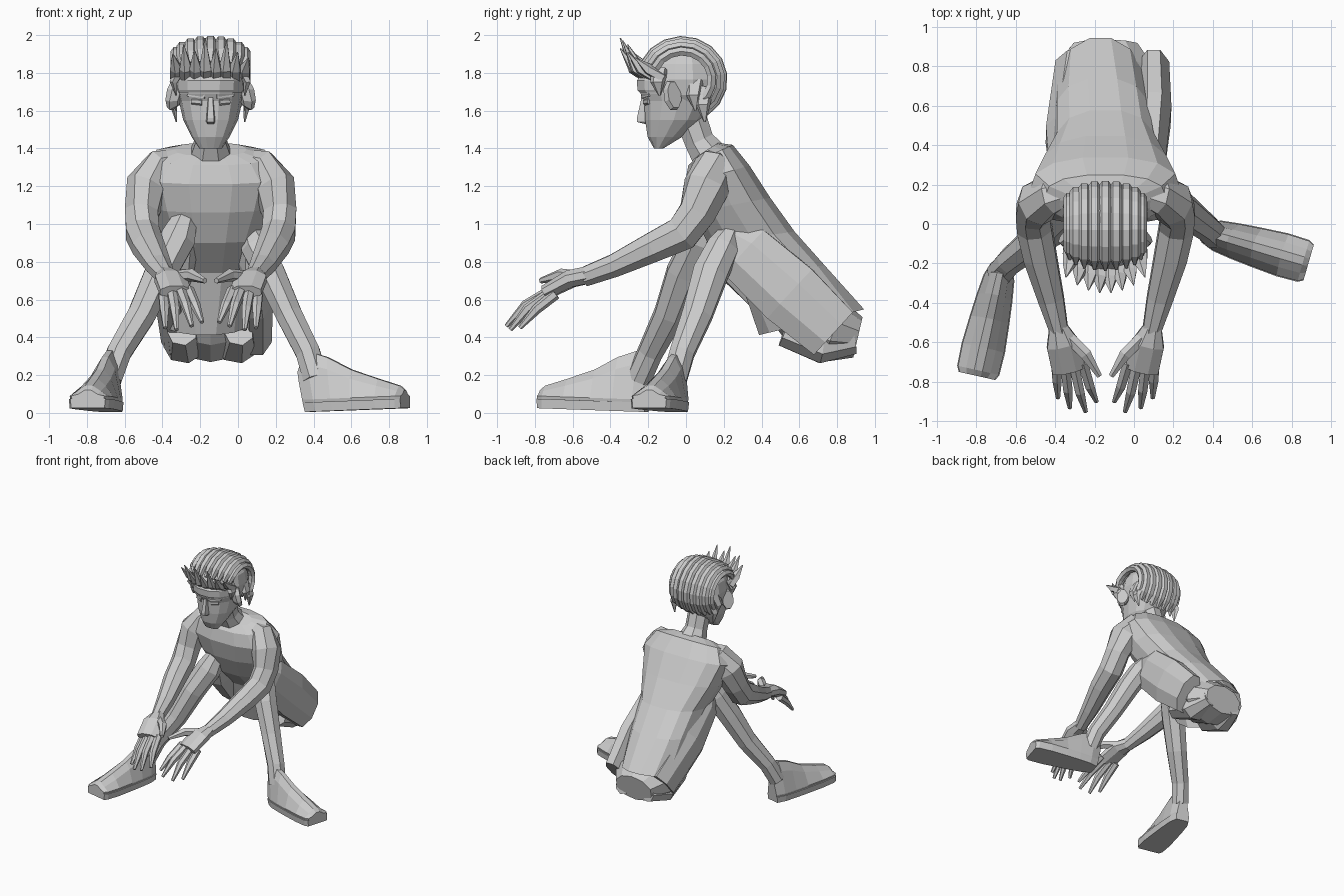
import bpy, bmesh, math
from mathutils import Vector

CX = -0.145  # body midline


def loft(name, rings, cap_start=True, cap_end=True):
    """Skin a list of equally sized point rings into a flat-shaded mesh."""
    bm = bmesh.new()
    rows = [[bm.verts.new(p) for p in r] for r in rings]
    n = len(rows[0])
    for a, b in zip(rows, rows[1:]):
        for i in range(n):
            bm.faces.new((a[i], a[(i + 1) % n], b[(i + 1) % n], b[i]))
    if cap_start:
        bm.faces.new(rows[0])
    if cap_end:
        bm.faces.new(rows[-1])
    bmesh.ops.recalc_face_normals(bm, faces=bm.faces)
    me = bpy.data.meshes.new(name)
    bm.to_mesh(me)
    bm.free()
    ob = bpy.data.objects.new(name, me)
    bpy.context.collection.objects.link(ob)
    return ob


def tube(name, pts, up=(0, 0, 1), sides=8):
    """Elliptic tube through (x, y, z, half_width, half_depth) points."""
    P = [Vector(p[:3]) for p in pts]
    rings = []
    for i, p in enumerate(pts):
        t = (P[min(i + 1, len(P) - 1)] - P[max(i - 1, 0)]).normalized()
        side = t.cross(Vector(up)).normalized()
        nor = side.cross(t)
        rings.append([P[i] + side * p[3] * math.cos(a) + nor * p[4] * math.sin(a)
                      for a in (2 * math.pi * (k + .5) / sides for k in range(sides))])
    return loft(name, rings)


def section(f, b, hw, cx=CX, n=14, e=.8):
    """Ring spanned by a front (y, z) point, a back (y, z) point and half width."""
    f, b = Vector((cx, *f)), Vector((cx, *b))
    m, h = (f + b) / 2, (b - f) / 2
    sp = lambda v: math.copysign(abs(v) ** e, v)
    return [m + Vector((hw * sp(math.cos(a)), 0, 0)) + h * sp(math.sin(a))
            for a in (2 * math.pi * k / n for k in range(n))]


# Shirt leaning forward, open at the hem
loft("shirt", [section(*r) for r in (
    ((.06, 1.36), (.17, 1.43), .19),
    ((.01, 1.31), (.25, 1.42), .31),
    ((-.01, 1.21), (.34, 1.31), .385),
    ((.03, 1.06), (.45, 1.14), .335),
    ((.11, .90), (.58, .96), .265),
    ((.27, .74), (.74, .78), .25, -.16),
    ((.38, .41), (.95, .55), .24, -.17, 14, 1))], cap_end=False)

# Pelvis and seat of the trousers
tube("pelvis", [(CX, .50, .58, .16, .10), (CX, .62, .50, .23, .16),
                (CX, .78, .43, .26, .17), (CX, .91, .40, .17, .11)], sides=10)
for s in (-1, 1):
    tube("trouser_fold", [(CX + s * .15, .52, .43, .08, .08), (CX + s * .14, .72, .35, .11, .09),
                          (CX + s * .12, .89, .38, .06, .07)], sides=7)

# Thighs in loose trousers
tube("right_thigh", [(.07, .22, .93, .06, .09), (.08, .31, .85, .085, .17),
                     (.10, .55, .63, .095, .19), (.10, .78, .42, .085, .165)])
tube("left_thigh", [(-.29, .14, .98, .07, .09), (-.32, .24, .87, .11, .16),
                    (-.345, .45, .69, .11, .18), (-.31, .78, .42, .10, .165)])

# Shins
tube("right_shin", [(.06, .25, .98, .05, .05), (.10, .20, .88, .09, .09), (.17, .13, .74, .085, .10),
                    (.27, .06, .52, .075, .085), (.37, -.02, .32, .07, .07), (.41, -.06, .18, .07, .07)],
     up=(0, 1, 0))
tube("left_shin", [(-.28, .11, 1.03, .07, .06), (-.32, .07, .92, .10, .09), (-.41, -.01, .74, .09, .10),
                   (-.51, -.09, .52, .08, .085), (-.63, -.19, .32, .07, .07), (-.68, -.25, .18, .07, .07)],
     up=(0, 1, 0))


def shoe(side, heel, toe, lean):
    """Wedge-shaped shoe with a flat sole slab running from heel to toe."""
    h, t = Vector((*heel, 0)), Vector((*toe, .02))
    fwd = (t - h).normalized()
    w = fwd.cross(Vector((0, 0, 1))).normalized()
    Z = Vector((0, 0, 1))
    upper, sole = [], []
    for k, hw, top in ((0, .05, .22), (.12, .075, .33), (.3, .088, .29), (.5, .098, .22),
                       (.75, .108, .165), (.95, .105, .125), (1, .09, .10)):
        c = h.lerp(t, k)
        upper.append([c + w * hw * u + Z * z - fwd * lean * z * (1 - k) for u, z in
                      ((-.9, .03), (-1, .07), (-.6, top * .78), (-.2, top),
                       (.2, top), (.6, top * .78), (1, .07), (.9, .03))])
        sole.append([c + w * (hw + .005) * u + Z * z - fwd * lean * z * (1 - k) for u, z in
                     ((-.95, .005), (-1, .055), (1, .055), (.95, .005))])
    loft(side + "_shoe", upper)
    loft(side + "_sole", sole)


shoe("right", (.37, -.045), (.885, -.195), .25)
shoe("left", (-.67, -.21), (-.795, -.77), .1)

# Arms and hands, mirrored about the midline
for s, side in ((1, "right"), (-1, "left")):
    m = lambda pts: [(CX + s * p[0], *p[1:]) for p in pts]
    tube(side + "_arm", m([(.16, .17, 1.33, .06, .07), (.26, .15, 1.30, .10, .11), (.335, .11, 1.20, .115, .125),
                           (.365, .06, 1.06, .095, .105), (.36, -.02, .95, .095, .10),
                           (.33, -.17, .88, .09, .085), (.275, -.38, .78, .07, .065),
                           (.235, -.54, .72, .05, .055)]), up=(0, -.6, .8))
    tube(side + "_palm", m([(.24, -.52, .73, .05, .05), (.215, -.61, .71, .09, .05),
                            (.185, -.74, .64, .092, .04)]))
    for b, mid, tip in (((.115, -.70, .65), (.08, -.82, .57), (.045, -.90, .48)),
                        ((.16, -.71, .65), (.13, -.85, .57), (.10, -.95, .46)),
                        ((.205, -.71, .64), (.19, -.84, .55), (.18, -.93, .44)),
                        ((.25, -.69, .63), (.245, -.79, .55), (.24, -.88, .45))):
        tube(side + "_finger", m([(*b, .03, .03), (*mid, .027, .027), (*tip, .012, .012)]), sides=6)
    tube(side + "_thumb", m([(.18, -.58, .72, .035, .035), (.10, -.66, .73, .034, .034),
                             (.03, -.77, .70, .015, .015)]), sides=6)

# Neck and head
tube("neck", [(CX, .14, 1.34, .13, .11), (CX, .07, 1.44, .088, .085), (CX, .02, 1.58, .088, .09)], up=(0, 1, 0))
loft("head", [section((f, z), (b, z), w, e=.9) for z, f, b, w in (
    (1.40, -.17, -.12, .06), (1.46, -.205, -.02, .10), (1.55, -.22, .09, .145),
    (1.65, -.225, .15, .168), (1.69, -.245, .17, .178), (1.78, -.25, .19, .18), (1.90, -.19, .14, .14))])
loft("headband", [section((f, z), (b, z), w, e=.9) for z, f, b, w in (
    (1.695, -.25, .15, .180), (1.71, -.262, .18, .186), (1.76, -.265, .19, .188), (1.78, -.25, .18, .182))])
loft("nose", [[(CX - w, -.20, z), (CX - w * .7, y, z), (CX + w * .7, y, z), (CX + w, -.20, z)]
              for z, y, w in ((1.67, -.235, .016), (1.56, -.26, .025), (1.54, -.258, .026), (1.53, -.22, .02))])

# Eyebrows, eyes, ears and side locks
for s in (-1, 1):
    tube("eyebrow", [(CX + s * .03, -.23, 1.675, .012, .014), (CX + s * .12, -.19, 1.685, .012, .012)], sides=4)
    tube("eye", [(CX + s * .045, -.218, 1.645, .012, .018), (CX + s * .10, -.195, 1.65, .012, .016)], sides=6)
    tube("ear", [(CX + s * .16, -.085, 1.67, .03, .05), (CX + s * .19, -.075, 1.68, .05, .085),
                 (CX + s * .21, -.06, 1.685, .045, .075)])
    for y, z0, z1 in ((-.14, 1.82, 1.68), (.05, 1.76, 1.60), (.10, 1.72, 1.54)):
        tube("side_lock", [(CX + s * .16, y, z0, .03, .05), (CX + s * .195, y - .01, (z0 + z1) / 2, .022, .04),
                           (CX + s * .18, y, z1, .004, .006)], up=(0, 1, 0), sides=5)

# Hair strips running from the forehead over the crown to the nape
N = 9
for i in range(N):
    a = math.radians(-64 + 128 * i / (N - 1))
    pts = []
    for k in range(11):
        t = math.radians(24 + 212 * k / 10)
        r = math.cos(a) ** .4
        pts.append((CX + .20 * math.sin(a), -.02 - .218 * r * math.cos(t),
                    1.765 + .208 * r * math.sin(t), .026, .032 if 0 < k < 10 else .012))
    tube("hair_strip", pts, up=(1, 0, 0), sides=6)

# Skull cap filling under the strips
bpy.ops.mesh.primitive_uv_sphere_add(segments=14, ring_count=8, location=(CX, -.01, 1.765))
cap = bpy.context.object
cap.name = "hair_cap"
cap.scale = (.20, .215, .215)

# Upswept fringe spikes
for i in range(8):
    u = -1 + 2 * i / 7
    x, back = CX + .18 * u, .08 * u * u
    h = (1.90, 1.95, 1.92, 1.985, 1.93, 1.97, 1.91, 1.88)[i]
    tube("fringe_spike", [(x, -.20 + back, 1.77, .035, .03), (x, -.28 + back, 1.82, .036, .03),
                          (x + .02 * u, -.35 + back, h, .003, .003)], up=(0, -1, 0), sides=5)
